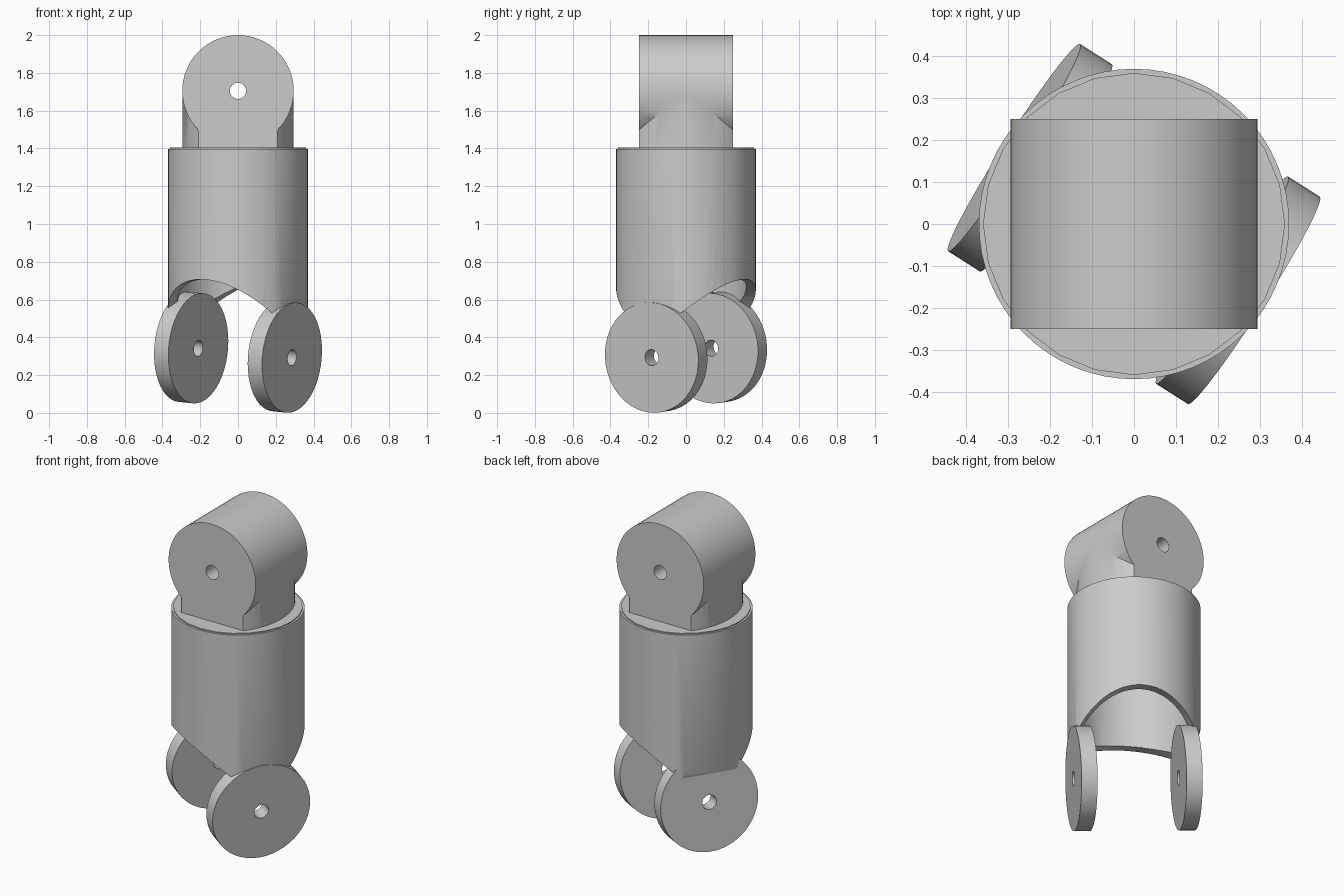
import bpy, bmesh
from math import cos, sin, pi, radians
from mathutils import Matrix, Vector

if "Cube" in bpy.data.objects:
    bpy.data.objects.remove(bpy.data.objects["Cube"])


def circle(r, n=48, ry=None):
    return [(r * cos(2 * pi * i / n), (ry or r) * sin(2 * pi * i / n)) for i in range(n)]


def prism(name, pts, d0, d1, mat=Matrix()):
    """Extrude a 2D outline along local z from d0 to d1."""
    bm = bmesh.new()
    low = [bm.verts.new(mat @ Vector((x, y, d0))) for x, y in pts]
    top = [bm.verts.new(mat @ Vector((x, y, d1))) for x, y in pts]
    bm.faces.new(low)
    bm.faces.new(top)
    for i in range(len(pts)):
        j = (i + 1) % len(pts)
        bm.faces.new((low[i], low[j], top[j], top[i]))
    bmesh.ops.recalc_face_normals(bm, faces=bm.faces)
    me = bpy.data.meshes.new(name)
    bm.to_mesh(me)
    bm.free()
    ob = bpy.data.objects.new(name, me)
    bpy.context.collection.objects.link(ob)
    return ob


def combine(ob, other, op='DIFFERENCE'):
    """Apply a boolean and drop the helper object."""
    other.hide_render = True
    mod = ob.modifiers.new("cut", 'BOOLEAN')
    mod.operation, mod.object, mod.solver = op, other, 'EXACT'
    bpy.context.view_layer.objects.active = ob
    bpy.ops.object.modifier_apply(modifier=mod.name)
    bpy.data.objects.remove(other)


ALONG_X = Matrix.Rotation(pi / 2, 4, 'Y')
ALONG_Y = Matrix.Rotation(pi / 2, 4, 'X')

# Upper knuckle: horizontal barrel merged with a clipped oval neck, then drilled
barrel_pos = Matrix.Translation((0, 0, 1.705)) @ ALONG_Y
knuckle = prism("upper_knuckle", circle(0.295, 64), -0.25, 0.25, barrel_pos)
outline = []
for x, y in circle(0.294, 64, 0.356):
    if abs(y) < 0.25:
        outline.append((x, y))
    elif not outline or abs(outline[-1][1]) < 0.25 or outline[-1][0] * x < 0:
        # corners where the oval meets the flat front and back
        s = 0.294 * (1 - (0.25 / 0.356) ** 2) ** 0.5
        p = (s if x > 0 else -s, 0.25 if y > 0 else -0.25)
        if not outline or outline[-1] != p:
            outline.append(p)
combine(knuckle, prism("neck", outline, 1.38, 1.70), 'UNION')
combine(knuckle, prism("upper_hole", circle(0.043, 24), -0.4, 0.4, barrel_pos))

# Lower joint frame: turned about z and slightly tilted
turn = Matrix.Rotation(radians(-32.5), 4, 'Z')
joint = Matrix.Translation((0, 0, 0.321)) @ turn @ Matrix.Rotation(radians(4.8), 4, 'Y')

# Hollow body with an arched opening and slanted flanks above the ears
body = prism("body_shell", circle(0.37, 64), 0.45, 1.398)
combine(body, prism("bore", circle(0.32, 64), 0.2, 1.36))
combine(body, prism("arch", circle(0.386, 64), -0.8, 0.8, joint @ ALONG_Y))
for flank in ([(0.371, 0.66), (0.33, 0.42), (0.6, 0.42), (0.6, 0.66)],
              [(-0.371, 0.65), (-0.30, 0.42), (-0.6, 0.42), (-0.6, 0.65)]):
    combine(body, prism("flank", flank, -0.6, 0.6, turn @ ALONG_Y))

# Thin cap on top of the body
cap = prism("body_cap", circle(0.36, 24), 1.38, 1.404)

# Two drilled ear discs
ears = []
for name, side in (("right_ear", 1), ("left_ear", -1)):
    ear = prism(name, circle(0.293), 0.25 * side, 0.34 * side, joint @ ALONG_X)
    combine(ear, prism("ear_hole", circle(0.043, 24), 0.2 * side, 0.4 * side, joint @ ALONG_X))
    ears.append(ear)

# Smooth the curved walls, keep the edges crisp
bpy.ops.object.select_all(action='DESELECT')
for ob in [knuckle, body, cap] + ears:
    ob.select_set(True)
bpy.context.view_layer.objects.active = body
bpy.ops.object.shade_smooth_by_angle(angle=radians(30))
